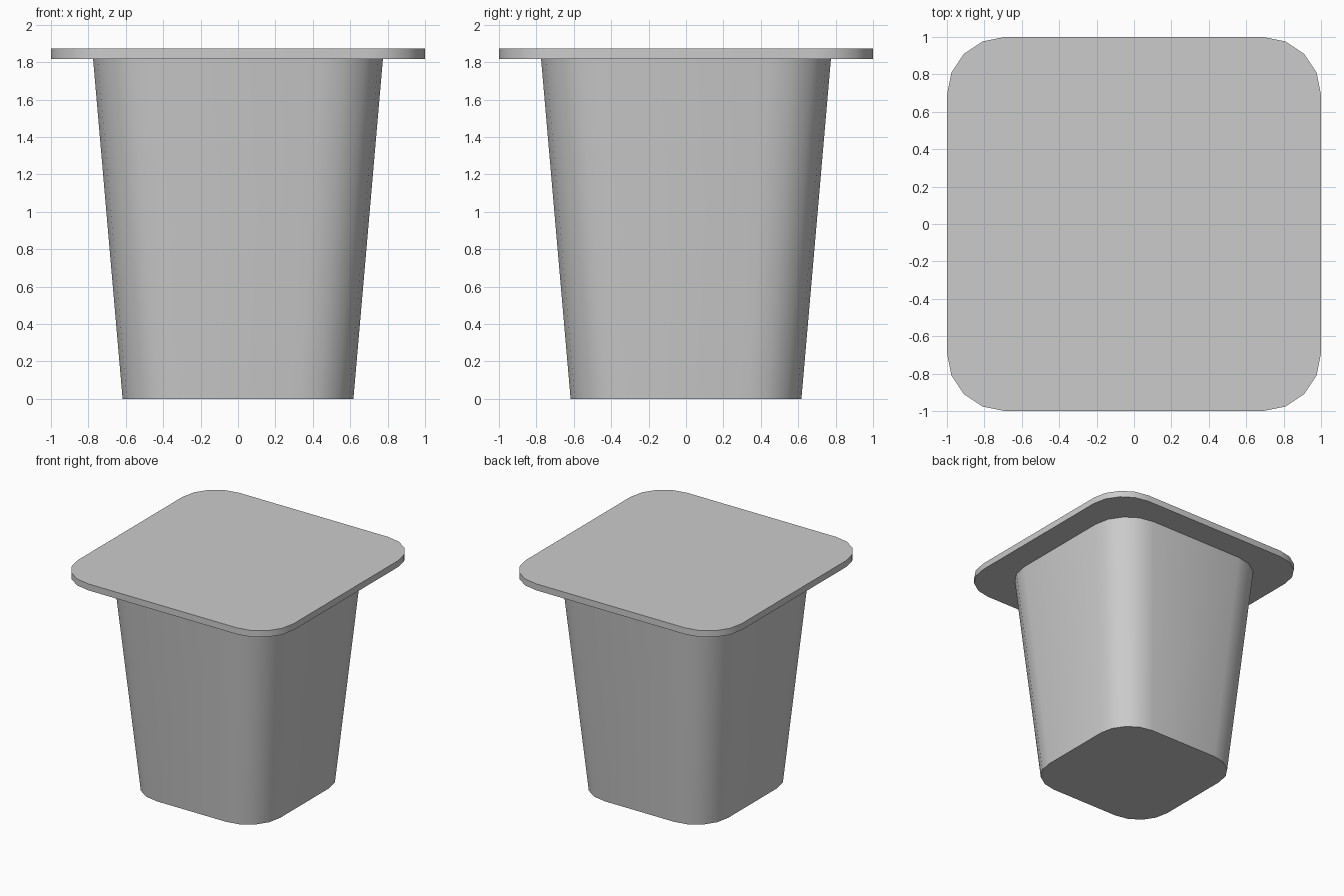
import bpy, bmesh
from math import cos, sin, pi

cube = bpy.data.objects.get("Cube")
if cube:
    bpy.data.objects.remove(cube, do_unlink=True)

grey = bpy.data.materials.new("light grey")
grey.use_nodes = True
colour = (0.6, 0.6, 0.6, 1)
grey.diffuse_color = colour
grey.node_tree.nodes["Principled BSDF"].inputs["Base Color"].default_value = colour


def rounded_square(half, radius, z, segments=4):
    """Points of a rounded square at height z, anticlockwise."""
    points = []
    for corner in range(4):
        mid = pi / 4 + corner * pi / 2
        cx = (half - radius) * (1 if cos(mid) > 0 else -1)
        cy = (half - radius) * (1 if sin(mid) > 0 else -1)
        for step in range(segments + 1):
            a = corner * pi / 2 + step * pi / 2 / segments
            points.append((cx + radius * cos(a), cy + radius * sin(a), z))
    return points


def loft(name, lower, upper):
    """Closed solid between two matching outlines, smooth round its sides."""
    bm = bmesh.new()
    low = [bm.verts.new(p) for p in lower]
    high = [bm.verts.new(p) for p in upper]
    bm.faces.new(low[::-1])
    bm.faces.new(high)
    n = len(low)
    for i in range(n):
        j = (i + 1) % n
        bm.faces.new((low[i], low[j], high[j], high[i]))
    mesh = bpy.data.meshes.new(name)
    bm.to_mesh(mesh)
    bm.free()
    mesh.materials.append(grey)
    obj = bpy.data.objects.new(name, mesh)
    bpy.context.collection.objects.link(obj)
    bpy.ops.object.select_all(action="DESELECT")
    obj.select_set(True)
    bpy.context.view_layer.objects.active = obj
    bpy.ops.object.shade_smooth_by_angle(angle=pi / 6)
    return obj


# Tapered container body
loft("tapered_body", rounded_square(0.617, 0.295, 0), rounded_square(0.775, 0.33, 1.818))

# Flat overhanging lid
loft("lid", rounded_square(1, 0.31, 1.818), rounded_square(1, 0.31, 1.872))
